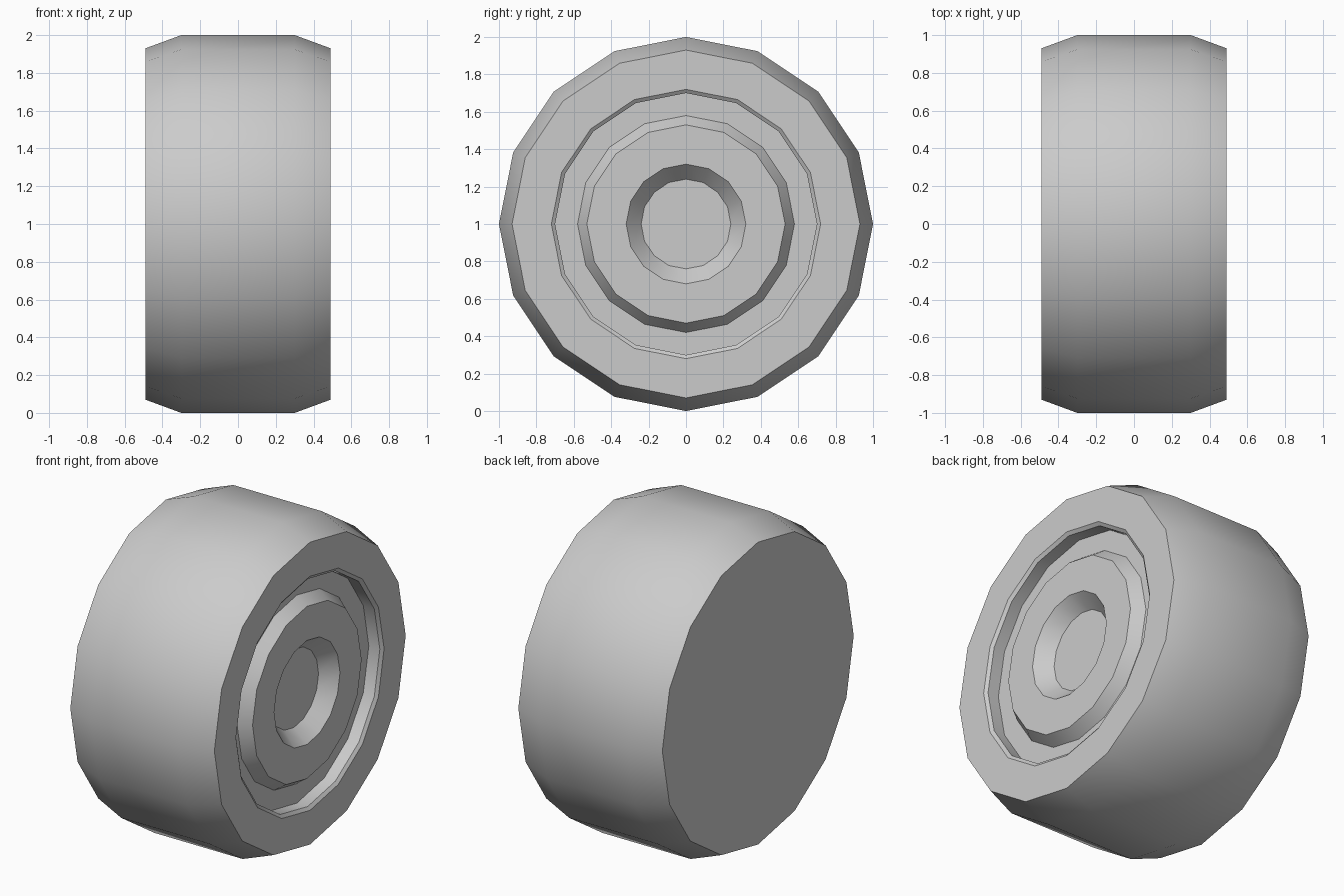
import bpy, bmesh, math

if "Cube" in bpy.data.objects:
    bpy.data.objects.remove(bpy.data.objects["Cube"])

SIDES = 16

# Wheel cross-section as (x, radius), from the plain back face to the hub centre
profile = [
    (-0.49, 0.93), (-0.30, 1.0), (0.30, 1.0), (0.49, 0.93),   # tyre tread and shoulders
    (0.49, 0.72), (0.475, 0.70), (0.40, 0.70),                # rim lip and groove wall
    (0.40, 0.58), (0.47, 0.53),                               # groove floor and raised hub
    (0.47, 0.32), (0.38, 0.24),                               # centre recess
]


def lathe_x(name, profile, height):
    """Revolve a profile around the x axis and cap both ends."""
    bm = bmesh.new()
    rings = []
    for x, r in profile:
        rings.append([bm.verts.new((x,
                                    r * math.sin(2 * math.pi * i / SIDES),
                                    height + r * math.cos(2 * math.pi * i / SIDES)))
                      for i in range(SIDES)])
    for a, b in zip(rings, rings[1:]):
        for i in range(SIDES):
            j = (i + 1) % SIDES
            bm.faces.new((a[i], a[j], b[j], b[i]))
    bm.faces.new(rings[0])
    bm.faces.new(rings[-1])
    bmesh.ops.recalc_face_normals(bm, faces=bm.faces[:])
    mesh = bpy.data.meshes.new(name)
    bm.to_mesh(mesh)
    bm.free()
    obj = bpy.data.objects.new(name, mesh)
    bpy.context.collection.objects.link(obj)
    return obj


# Whole wheel, smooth around the tread with crisp rim edges
wheel = lathe_x("wheel", profile, 1.0)
bpy.context.view_layer.objects.active = wheel
wheel.select_set(True)
bpy.ops.object.shade_smooth_by_angle(angle=math.radians(30))
